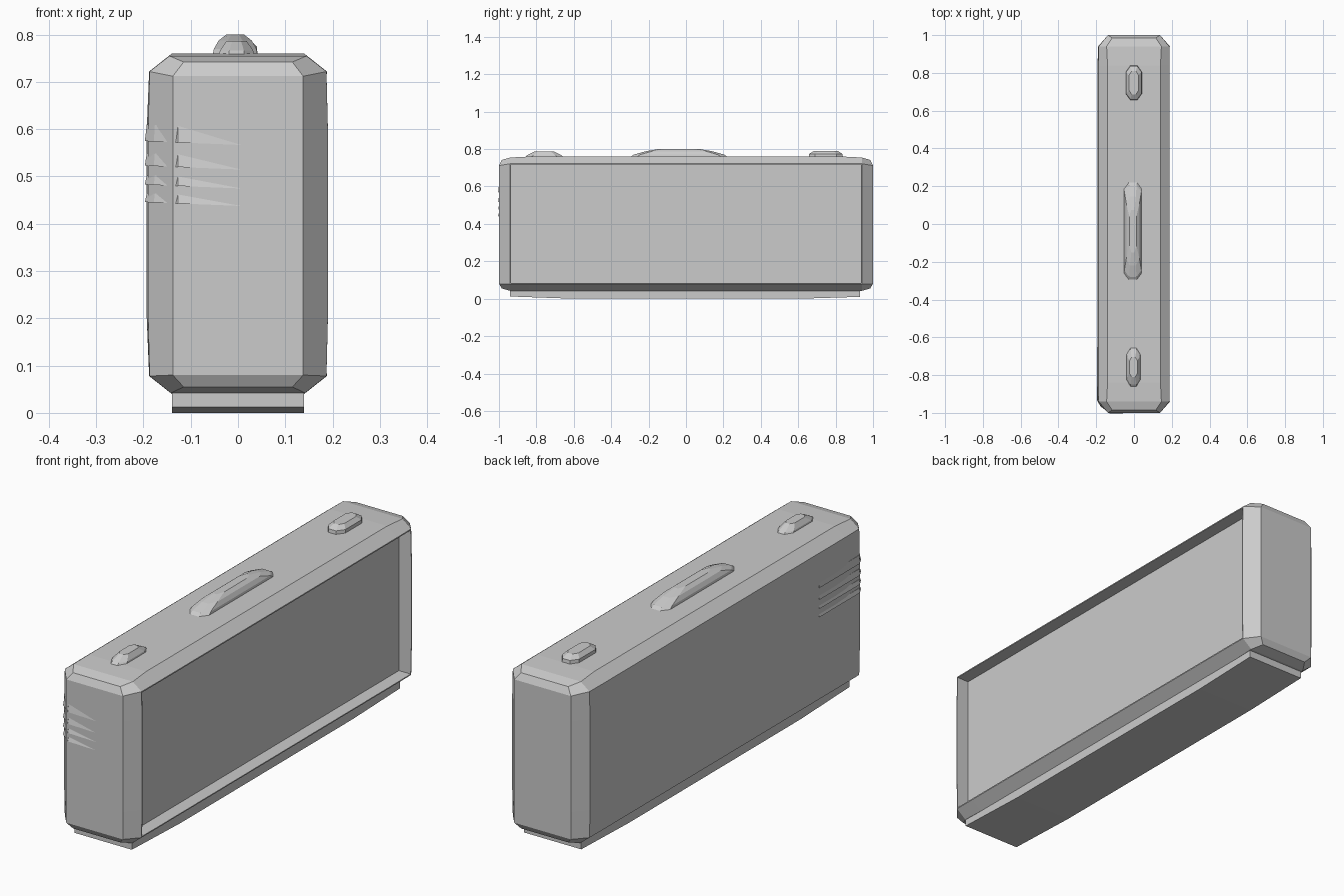
import bpy, bmesh

if "Cube" in bpy.data.objects:
    bpy.data.objects.remove(bpy.data.objects["Cube"])


def make_object(name, bm):
    bmesh.ops.remove_doubles(bm, verts=bm.verts, dist=1e-5)
    bmesh.ops.recalc_face_normals(bm, faces=bm.faces)
    me = bpy.data.meshes.new(name)
    bm.to_mesh(me)
    bm.free()
    ob = bpy.data.objects.new(name, me)
    bpy.context.collection.objects.link(ob)
    return ob


def loft(name, rings, caps=True):
    """Skin a list of equal-length point rings."""
    bm = bmesh.new()
    loops = [[bm.verts.new(p) for p in r] for r in rings]
    for a, b in zip(loops, loops[1:]):
        for i in range(len(a)):
            j = (i + 1) % len(a)
            bm.faces.new((a[i], a[j], b[j], b[i]))
    if caps:
        for loop in (loops[0], loops[-1]):
            bm.faces.new(loop)
    return make_object(name, bm)


def box_points(x0, x1, y0, y1, z):
    return [(x0, y0, z), (x1, y0, z), (x1, y1, z), (x0, y1, z)]


# Body: chamfered long case with slightly bulging sides
def section(y, half):
    return [(x, y, z) for x, z in half] + [(-x, y, z) for x, z in reversed(half)]


full = [(.14, .76), (.188, .722), (.193, .6), (.193, .2), (.188, .078), (.14, .04)]
edge = [(.145, .755), (.187, .722), (.19, .6), (.19, .2), (.187, .078), (.142, .042)]
tip = [(.115, .742), (.138, .712), (.138, .6), (.138, .2), (.138, .08), (.115, .055)]


def end_ring(s):
    pts = section(s, tip)
    for i in (0, 5, 6, 11):
        pts[i] = (pts[i][0], s * .985, pts[i][2])
    return pts


body = loft("case_body", [end_ring(-1), section(-.94, edge), section(-.84, full),
                          section(.84, full), section(.94, edge), end_ring(1)], caps=False)
bm = bmesh.new()
bm.from_mesh(body.data)
bm.verts.ensure_lookup_table()
n = len(bm.verts)
for base in (0, n - 12):
    v = [bm.verts[base + i] for i in range(12)]
    for ids in ((0, 1, 10, 11), (1, 2, 3, 4, 7, 8, 9, 10), (4, 5, 6, 7)):
        bm.faces.new([v[i] for i in ids])
bmesh.ops.recalc_face_normals(bm, faces=bm.faces)
bm.to_mesh(body.data)
bm.free()

# Recessed panel on the right side
cutter = loft("panel_cutter", [box_points(.13, .3, -.936, .936, z) for z in (.083, .717)])
cutter.hide_render = True
cutter.hide_viewport = True
mod = body.modifiers.new("panel_recess", 'BOOLEAN')
mod.operation = 'DIFFERENCE'
mod.solver = 'EXACT'
mod.object = cutter

# Plinth underneath, ends raised slightly
loft("base_plinth", [[(-.14, y, .05), (.14, y, .05), (.14, y, z), (-.14, y, z)]
                     for y, z in ((-.94, .012), (-.6, 0), (.6, 0), (.93, .01))])

# Vent slats wrapping the front left corner
for k, (lo, hi) in enumerate(((.572, .607), (.52, .547), (.48, .5), (.443, .462))):
    lower = [(.04, -.999), (-.127, -1.004), (-.178, -.965), (-.197, -.93), (-.197, -.65), (-.1, -.65)]
    upper = [(.04, -.99), (-.127, -1.0), (-.176, -.957), (-.193, -.93), (-.19, -.65), (-.1, -.65)]
    loft(f"vent_slat_{k + 1}", [[(x, y, lo - .04 * (x + .127)) for x, y in lower],
                                [(x, y, hi - .04 * (x + .127)) for x, y in upper]])


# Handle and catches: faceted elongated domes
def dome(name, x0, x1, y0, y1, top, levels):
    rings = []
    for inx, iny, t in levels:
        a, b, c, d = x0 + inx, x1 - inx, y0 + iny, y1 - iny
        cx, cy = (b - a) * .28, min((d - c) * .18, .035)
        z = .75 + (top - .75) * t
        rings.append([(a + cx, c, z), (b - cx, c, z), (b, c + cy, z), (b, d - cy, z),
                      (b - cx, d, z), (a + cx, d, z), (a, d - cy, z), (a, c + cy, z)])
    loft(name, rings)


dome("carry_handle", -.055, .043, -.31, .235, .80,
     [(0, 0, 0), (.004, .03, .4), (.014, .09, .75), (.03, .16, 1)])
dome("front_catch", -.042, .036, -.87, -.645, .787,
     [(0, 0, 0), (.004, .02, .45), (.018, .06, 1)])
dome("rear_catch", -.044, .042, .655, .84, .791,
     [(0, 0, 0), (.002, .004, .6), (.018, .03, 1)])
